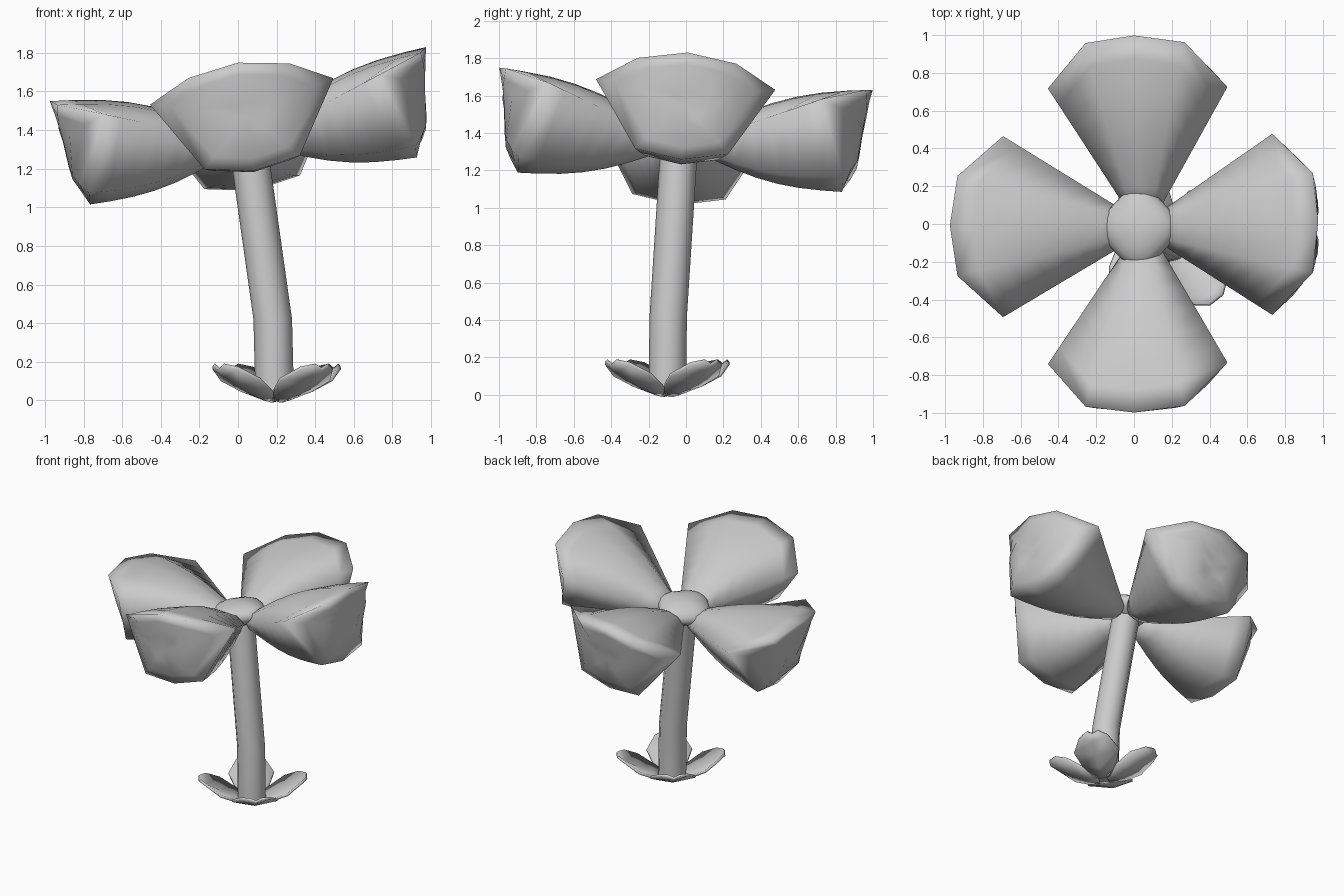
import bpy, bmesh, math
from mathutils import Matrix, Vector

if "Cube" in bpy.data.objects:
    bpy.data.objects.remove(bpy.data.objects["Cube"])

# tilted frame shared by all flower-head parts
HEAD = (Matrix.Translation((0, 0, 1.69)) @ Matrix.Rotation(math.radians(-3.4), 4, 'X')
        @ Matrix.Rotation(math.radians(-8.2), 4, 'Y'))


def finish(name, bm, matrix=None, smooth=True):
    bmesh.ops.recalc_face_normals(bm, faces=bm.faces)
    if matrix is not None:
        bm.transform(matrix)
    for f in bm.faces:
        f.smooth = smooth
    me = bpy.data.meshes.new(name)
    bm.to_mesh(me)
    bm.free()
    ob = bpy.data.objects.new(name, me)
    bpy.context.collection.objects.link(ob)
    return ob


def loft(bm, rings, cap_start=True, cap_end=True):
    vs = [[bm.verts.new(p) for p in r] for r in rings]
    n = len(vs[0])
    for a, b in zip(vs, vs[1:]):
        for i in range(n):
            bm.faces.new((a[i], a[(i + 1) % n], b[(i + 1) % n], b[i]))
    if cap_start:
        bm.faces.new(vs[0])
    if cap_end:
        bm.faces.new(vs[-1])
    return vs


def mirrored(half):
    # half outline from top middle to bottom middle, closed across the y axis
    return [Vector(p) for p in half] + [Vector((x, -y, z)) for x, y, z in half[-2:0:-1]]


# puffy petals: narrow neck flaring to a faceted outer rim, closed by a rounded end
neck = mirrored([(.1, 0, -.28), (.1, .06, -.29), (.1, .09, -.34), (.1, .06, -.39), (.1, 0, -.40)])
rim = mirrored([(.985, 0, 0), (.95, .265, -.04), (.72, .48, -.135), (.855, .25, -.515), (.855, 0, -.56)])
bulge = [Vector((0, 0, h)) for h in (.065, .055, 0, -.05, -.05, -.05, 0, .055)]
push = [Vector((d, 0, 0)) for d in (.0, .02, .1, .04, .01, .04, .1, .02)]
end_mid = Vector((.925, 0, -.28))


def petal(name, angle, stretch):
    bm = bmesh.new()
    rings = []
    for t in (0, .12, .25, .4, .55, .7, .86, 1):
        s = math.sin(math.pi * t)
        rings.append([a.lerp(b, t) + c * s for a, b, c in zip(neck, rim, bulge)])
    for t in (.22, .45, .72):
        s = math.sin(math.pi * t)
        rings.append([p.lerp(end_mid, t) + d * s for p, d in zip(rim, push)])
    last = loft(bm, rings, True, False)[-1]
    mid = bm.verts.new(end_mid)
    for i in range(8):
        bm.faces.new((last[i], last[(i + 1) % 8], mid))
    finish(name, bm, HEAD @ Matrix.Rotation(angle, 4, 'Z') @ Matrix.Diagonal((stretch, 1, 1, 1)))


for i, name in enumerate(("petal_right", "petal_back", "petal_left", "petal_front")):
    petal(name, i * math.pi / 2, 1.015 if i % 2 else 1.0)

# flat, slightly squared dome in the flower centre
bm = bmesh.new()
bmesh.ops.create_uvsphere(bm, u_segments=24, v_segments=10, radius=1)
for v in bm.verts:
    a = math.atan2(v.co.y, v.co.x)
    k = 1 + .06 * math.cos(4 * a)
    v.co.x *= k
    v.co.y *= k
finish("flower_centre", bm, HEAD @ Matrix.Translation((-.015, 0, -.29)) @ Matrix.Diagonal((.19, .2, .09, 1)))

# bent stem
bm = bmesh.new()
path = [(.19, -.10, .02), (.18, -.095, .42), (.07, -.045, 1.2), (.045, -.03, 1.39)]
loft(bm, [[(x + .1 * math.cos(k * math.pi / 6), y + .1 * math.sin(k * math.pi / 6), z)
           for k in range(12)] for x, y, z in path])
stem = finish("stem", bm)
for f in stem.data.polygons:
    f.use_smooth = len(f.vertices) == 4

# gently cupped leaves around the foot: rows of (distance, half width, middle height, edge height)
rows = [(.03, .05, .0, .01), (.13, .12, .03, .055), (.23, .16, .075, .11),
        (.33, .10, .13, .17), (.375, .04, .165, .185)]
for i in range(4):
    bm = bmesh.new()
    grid = [[bm.verts.new((r, w * k, edge if k else mid)) for k in (-1, 0, 1)]
            for r, w, mid, edge in rows]
    for a, b in zip(grid, grid[1:]):
        for k in range(2):
            bm.faces.new((a[k], b[k], b[k + 1], a[k + 1]))
    leaf = finish("leaf_%d" % (i + 1), bm, Matrix.Translation((.2, -.1, .005))
                  @ Matrix.Rotation(math.radians(38 + 90 * i), 4, 'Z'))
    sol = leaf.modifiers.new("thickness", 'SOLIDIFY')
    sol.thickness = .018
    sol.offset = 1

# small foot plate joining the leaves
bm = bmesh.new()
bmesh.ops.create_cone(bm, cap_ends=True, segments=8, radius1=.07, radius2=.09, depth=.03)
finish("foot", bm, Matrix.Translation((.2, -.1, .015)), False)
